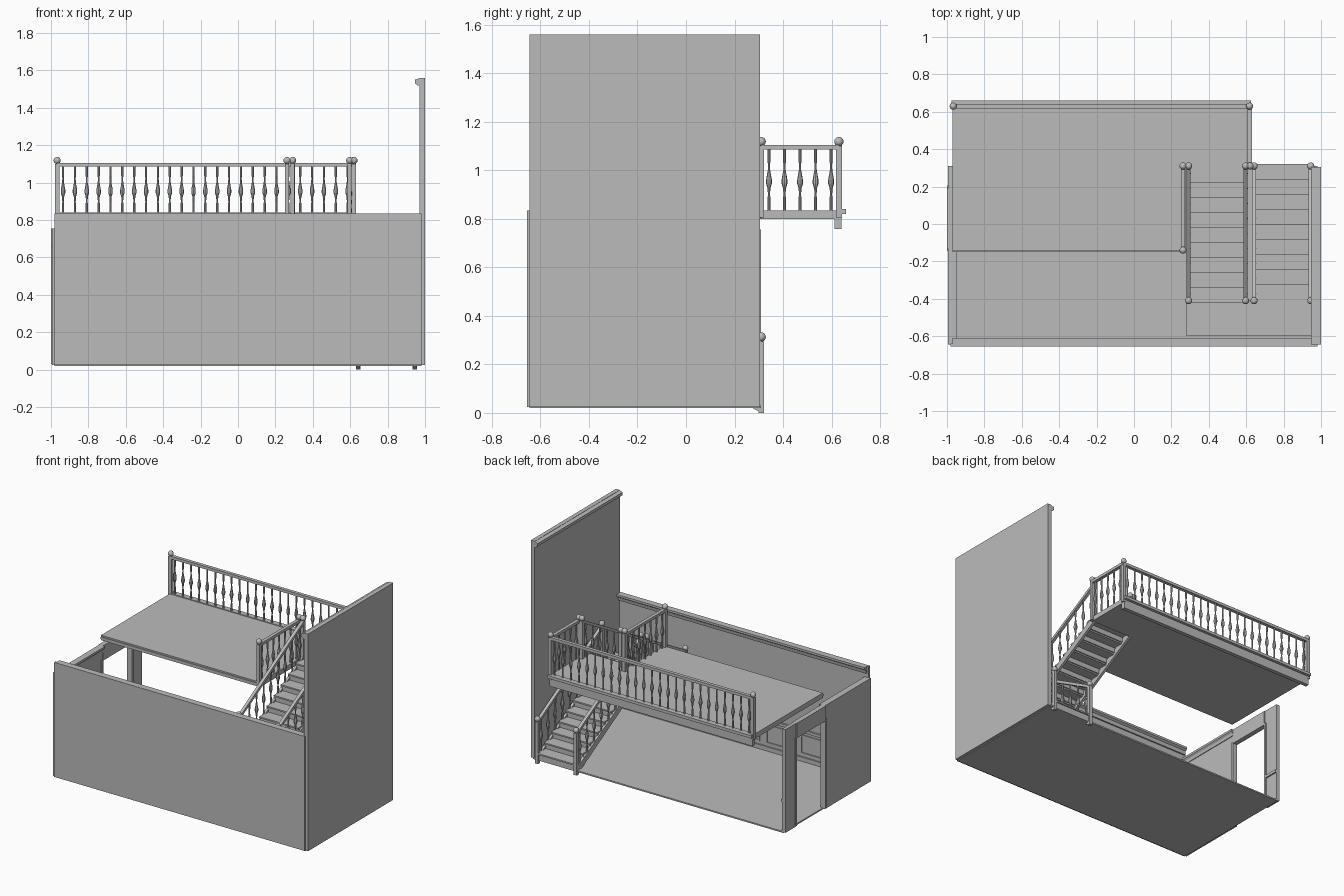
import bpy, bmesh, math
from mathutils import Vector

cube = bpy.data.objects.get("Cube")
if cube:
    bpy.data.objects.remove(cube, do_unlink=True)

grey = bpy.data.materials.new("plain_grey")
grey.use_nodes = True
tone = (0.5, 0.5, 0.5, 1)
grey.diffuse_color = tone
grey.node_tree.nodes["Principled BSDF"].inputs["Base Color"].default_value = tone

FLOOR, LANDING, UPPER = 0.03, 0.43, 0.835
BACK, FOOT = 0.31, -0.41        # y at the two ends of the flights
STEPS = 9


def link(name, mesh, loc=(0, 0, 0)):
    obj = bpy.data.objects.new(name, mesh)
    obj.location = loc
    bpy.context.collection.objects.link(obj)
    return obj


def finish(name, bm):
    bmesh.ops.recalc_face_normals(bm, faces=bm.faces)
    mesh = bpy.data.meshes.new(name)
    bm.to_mesh(mesh)
    bm.free()
    mesh.materials.append(grey)
    return mesh


def box(name, x, y, z):
    bm = bmesh.new()
    bmesh.ops.create_cube(bm, size=1)
    for v in bm.verts:
        v.co = Vector([(r[0] + r[1]) / 2 + c * (r[1] - r[0]) for c, r in zip(v.co, (x, y, z))])
    return link(name, finish(name, bm))


def prism(name, profile, axis, a, b):
    """Extrude a profile along x (profile in y, z) or y (profile in x, z)."""
    bm = bmesh.new()
    place = (lambda p: (a, p[0], p[1])) if axis == "x" else (lambda p: (p[0], a, p[1]))
    face = bm.faces.new([bm.verts.new(place(p)) for p in profile])
    ext = bmesh.ops.extrude_face_region(bm, geom=[face])
    shift = Vector((b - a, 0, 0)) if axis == "x" else Vector((0, b - a, 0))
    bmesh.ops.translate(bm, vec=shift, verts=[g for g in ext["geom"] if isinstance(g, bmesh.types.BMVert)])
    return link(name, finish(name, bm))


def sloped(name, x, half, y0, z0, y1, z1, thick):
    return prism(name, [(y0, z0), (y1, z1), (y1, z1 + thick), (y0, z0 + thick)], "x", x - half, x + half)


def lathe(name, profile, sides):
    bm = bmesh.new()
    rings = [[bm.verts.new((r * math.cos(t), r * math.sin(t), z))
              for t in (math.tau * i / sides for i in range(sides))] for r, z in profile]
    for low, high in zip(rings, rings[1:]):
        for i in range(sides):
            j = (i + 1) % sides
            bm.faces.new((low[i], low[j], high[j], high[i]))
    bm.faces.new(rings[0][::-1])
    bm.faces.new(rings[-1])
    return finish(name, bm)


# Turned baluster and ball, shared by every railing
baluster_mesh = lathe("baluster", [(.006, 0), (.006, .055), (.004, .06), (.006, .09), (.012, .11),
                                   (.012, .125), (.005, .165), (.004, .19), (.006, .2), (.006, .25)], 8)
ball_bm = bmesh.new()
bmesh.ops.create_uvsphere(ball_bm, u_segments=16, v_segments=10, radius=0.019)
ball_mesh = finish("newel_ball", ball_bm)
ball_mesh.shade_smooth()


def newel(x, y, base):
    h = 0.012
    box("newel_post", (x - h, x + h), (y - h, y + h), (base - .03, base + .265))
    link("newel_ball", ball_mesh, (x, y, base + .283))


def balusters(start, end, count):
    a, b = Vector(start), Vector(end)
    for i in range(count):
        link("baluster", baluster_mesh, a.lerp(b, (i + .5) / count))


# Floor and room walls
box("floor", (-.98, .98), (-.645, BACK), (.02, FLOOR))
box("front_wall", (-.98, .98), (-.655, -.64), (.025, .835))
box("tall_side_wall", (.97, 1), (-.645, .305), (.025, 1.56))
box("low_side_wall", (-.995, -.97), (-.645, -.13), (.025, .755))
box("door_pillar", (-.995, -.97), (.19, BACK), (.025, .755))
box("door_lintel", (-1, -.965), (-.13, .19), (.65, .755))

# Door casing on both jambs
for y in (-.145, .19):
    box("door_casing", (-1, -.962), (y, y + .015), (FLOOR, .66))

# Crown mouldings
prism("front_wall_crown", [(-.645, .835), (-.61, .835), (-.61, .82), (-.625, .81), (-.63, .785), (-.645, .785)],
      "x", -.97, .97)
prism("tall_wall_crown", [(.975, 1.56), (.947, 1.55), (.947, 1.53), (.96, 1.52), (.975, 1.515)],
      "y", -.645, .305)
prism("low_wall_crown", [(-.98, .755), (-.95, .755), (-.95, .74), (-.96, .73), (-.965, .71), (-.98, .71)],
      "y", -.64, -.13)

# Skirting, chair rail and panel frames inside
box("front_skirting", (-.97, .97), (-.64, -.63), (FLOOR, .06))
box("front_chair_rail", (-.97, .97), (-.64, -.628), (.235, .255))
box("side_skirting", (-.97, -.962), (-.64, -.145), (FLOOR, .06))
box("side_chair_rail", (-.97, -.96), (-.64, -.145), (.235, .255))
box("pillar_chair_rail", (-.97, -.96), (.205, BACK), (.235, .255))
for i in range(7):
    x0 = -.94 + i * .27
    x1 = x0 + .22
    for z in (.08, .205):
        box("panel_frame_bar", (x0, x1), (-.64, -.633), (z, z + .01))
    for x in (x0, x1 - .01):
        box("panel_frame_side", (x, x + .01), (-.64, -.633), (.09, .205))

# Upper gallery floor with edge mouldings
box("gallery_inner_floor", (-.97, .275), (-.145, BACK), (.8, UPPER))
box("gallery_outer_floor", (-.97, .62), (BACK, .64), (.8, UPPER))
box("gallery_edge_ledge", (-.975, .625), (.62, .66), (.82, .84))
box("gallery_edge_beam", (-.97, .62), (.612, .64), (.757, .8))
box("gallery_front_lip", (-.97, .275), (-.15, -.14), (.81, .825))

# Gallery railings
for x, y in ((-.967, .63), (.618, .63), (.62, BACK), (.262, BACK), (.262, -.14)):
    newel(x, y, UPPER)
box("back_handrail", (-.967, .618), (.618, .642), (1.085, 1.105))
balusters((-.967, .63, UPPER), (.618, .63, UPPER), 25)
box("gallery_side_handrail", (.608, .632), (BACK, .63), (1.085, 1.105))
balusters((.62, BACK, UPPER), (.62, .63, UPPER), 5)
box("gallery_inner_handrail", (.25, .274), (-.14, BACK), (1.085, 1.105))
balusters((.262, -.14, UPPER), (.262, BACK, UPPER), 7)

# Stair landing
box("landing", (.28, .97), (-.6, FOOT), (.4, LANDING))


def flight(name, xl, xr, y0, z0, y1, z1):
    run, rise = (y1 - y0) / STEPS, (z1 - z0) / STEPS
    for i in range(STEPS):
        ya, z = y0 + i * run, z0 + (i + 1) * rise
        yb = ya + run
        box(name + "_tread", (xl, xr), sorted((ya - run * .12, yb)), (z - .01, z))
        box(name + "_riser", (xl, xr), sorted((ya, ya + run * .1)), (z - rise, z - .01))
    for x in (xl, xr):
        sloped(name + "_stringer", x, .009, y0, z0 - .03, y1, z1 - .03, .05)
        sloped(name + "_handrail", x, .011, y0, z0 + .25, y1, z1 + .25, .022)
        balusters((x, y0, z0 + .01), (x, y1, z1 + .01), STEPS)
        newel(x, y0, z0)
        newel(x, y1, z1)


# Lower flight climbs to the front, upper flight climbs back to the gallery
flight("lower_flight", .642, .945, BACK, FLOOR, FOOT, LANDING)
flight("upper_flight", .292, .597, FOOT, LANDING, BACK, UPPER)
